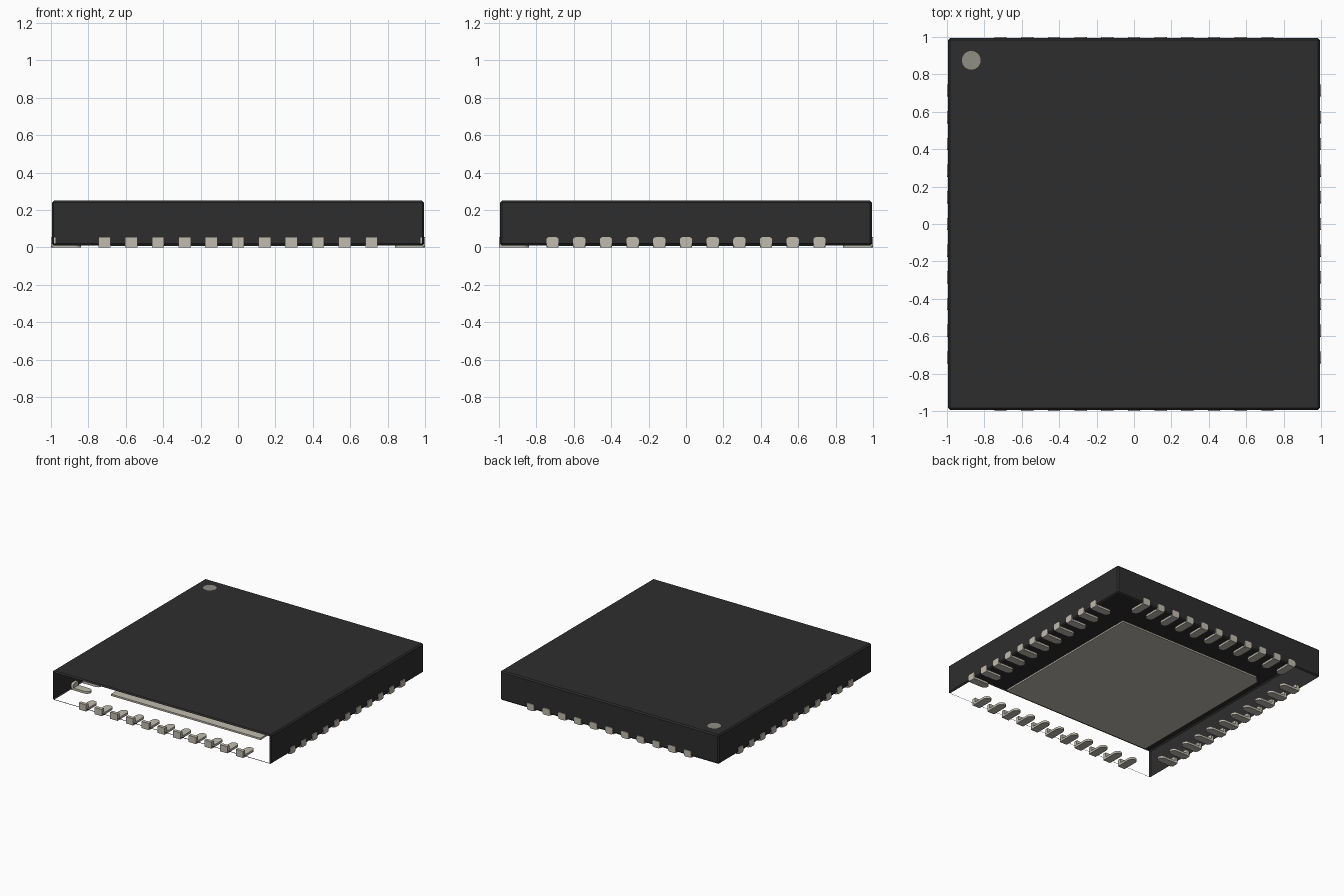
import bpy, bmesh, math
from mathutils import Matrix, Vector

cube = bpy.data.objects.get("Cube")
if cube:
    bpy.data.objects.remove(cube, do_unlink=True)


def material(name, rgb):
    m = bpy.data.materials.new(name)
    m.use_nodes = True
    m.diffuse_color = (*rgb, 1)
    m.node_tree.nodes["Principled BSDF"].inputs["Base Color"].default_value = (*rgb, 1)
    return m


BLACK = material("black_plastic", (0.027, 0.027, 0.027))
METAL = material("tin_metal", (0.53, 0.50, 0.43))
MARK = material("grey_mark", (0.28, 0.275, 0.235))


def finish(bm, name, mat):
    mesh = bpy.data.meshes.new(name)
    bm.to_mesh(mesh)
    bm.free()
    mesh.materials.append(mat)
    obj = bpy.data.objects.new(name, mesh)
    bpy.context.collection.objects.link(obj)
    return obj


def prism(bm, outline, offset):
    """Extrude a closed outline of 3D points along an offset."""
    face = bm.faces.new([bm.verts.new(p) for p in outline])
    ext = bmesh.ops.extrude_face_region(bm, geom=[face], use_keep_orig=True)
    verts = [g for g in ext["geom"] if isinstance(g, bmesh.types.BMVert)]
    bmesh.ops.translate(bm, verts=verts, vec=offset)
    bmesh.ops.recalc_face_normals(bm, faces=bm.faces)


def arc(cx, cy, r, start, end, steps):
    return [(cx + r * math.cos(math.radians(start + (end - start) * i / steps)),
             cy + r * math.sin(math.radians(start + (end - start) * i / steps)))
            for i in range(steps + 1)]


# Body: thin bevelled shell, open below and at the front
HALF, LOW, TOP = 0.994, 0.01, 0.25
bm = bmesh.new()
bmesh.ops.create_cube(bm, size=1)
bmesh.ops.scale(bm, verts=bm.verts, vec=(2 * HALF, 2 * HALF, TOP - LOW))
bmesh.ops.translate(bm, verts=bm.verts, vec=(0, 0, (TOP + LOW) / 2))
bmesh.ops.bevel(bm, geom=bm.edges[:], offset=0.01, segments=1, affect='EDGES')
bm.normal_update()
open_sides = [f for f in bm.faces if f.normal.z < -0.99 or f.normal.y < -0.99]
bmesh.ops.delete(bm, geom=open_sides, context='FACES')
finish(bm, "body_shell", BLACK)

# Orientation dot on the top
bm = bmesh.new()
prism(bm, [(x, y, TOP - 0.002) for x, y in arc(-0.87, 0.875, 0.05, 0, 350, 35)], (0, 0, 0.003))
finish(bm, "orientation_dot", MARK)

# Central pad underneath, with one clipped corner
S, CLIP = 0.68, 0.045
bm = bmesh.new()
plan = [(-S, -S), (S, -S), (S, S), (-S + CLIP, S), (-S, S - CLIP)]
prism(bm, [(x, y, 0.008) for x, y in plan], (0, 0, 0.014))
finish(bm, "centre_pad", METAL)

# Leads: flat round-ended foot with an upright outer tab
W, H, INNER, R = 0.033, 0.055, 0.84, 0.014
PITCH, COUNT = 0.1427, 11


def lead(bm, x, rounded):
    foot = [(x - W, -0.99), (x + W, -0.99)] + arc(x, -INNER - W, W, 0, 180, 10)
    prism(bm, [(px, py, 0) for px, py in foot], (0, 0, 0.018))
    if rounded:
        tab = (arc(x + W - R, H - R, R, 0, 90, 4) + arc(x - W + R, H - R, R, 90, 180, 4)
               + arc(x - W + R, R, R, 180, 270, 4) + arc(x + W - R, R, R, 270, 360, 4))
    else:
        tab = [(x - W, 0), (x + W, 0), (x + W, H), (x - W, H)]
    prism(bm, [(px, -1, pz) for px, pz in tab], (0, 0.028, 0))


for turn, side in enumerate(("front", "left", "back", "right")):
    bm = bmesh.new()
    for i in range(COUNT):
        lead(bm, (i - (COUNT - 1) / 2) * PITCH, side != "front")
    bmesh.ops.rotate(bm, verts=bm.verts, cent=Vector(),
                     matrix=Matrix.Rotation(turn * math.pi / 2, 3, 'Z'))
    finish(bm, side + "_leads", METAL)
